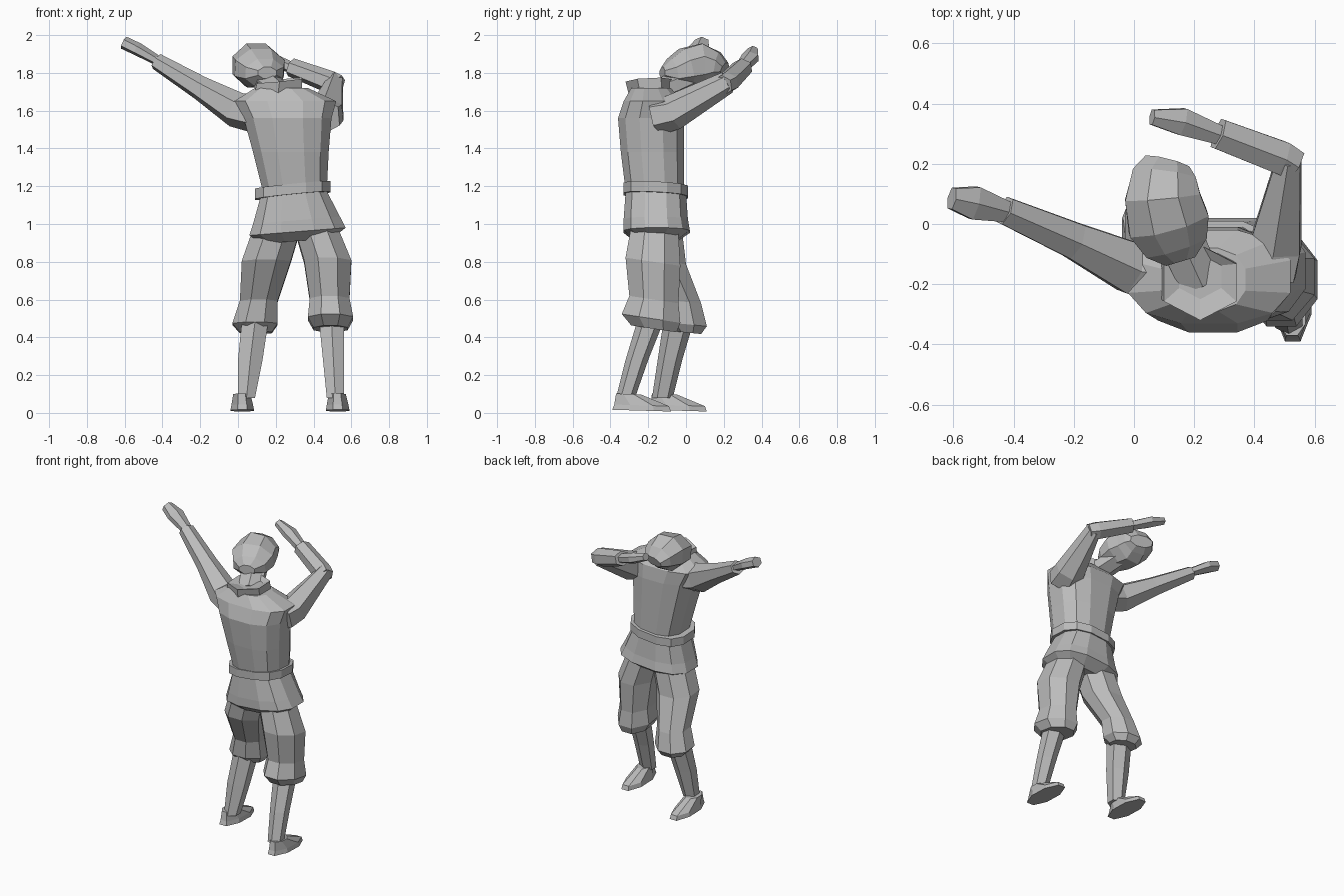
import bpy
import bmesh
from math import cos, sin, pi, copysign
from mathutils import Vector

cube = bpy.data.objects.get("Cube")
if cube:
    bpy.data.objects.remove(cube)

grey = bpy.data.materials.new("plain grey")
grey.use_nodes = True
grey.diffuse_color = (0.5, 0.5, 0.5, 1)
grey.node_tree.nodes["Principled BSDF"].inputs["Base Color"].default_value = (0.5, 0.5, 0.5, 1)


def skin(name, rings):
    """Bridge equal-sized rings of points into a closed flat-shaded part."""
    bm = bmesh.new()
    loops = [[bm.verts.new(p) for p in ring] for ring in rings]
    n = len(loops[0])
    for a, b in zip(loops, loops[1:]):
        for i in range(n):
            j = (i + 1) % n
            bm.faces.new((a[i], a[j], b[j], b[i]))
    bm.faces.new(loops[0][::-1])
    bm.faces.new(loops[-1])
    bmesh.ops.recalc_face_normals(bm, faces=bm.faces)
    mesh = bpy.data.meshes.new(name)
    bm.to_mesh(mesh)
    bm.free()
    mesh.materials.append(grey)
    obj = bpy.data.objects.new(name, mesh)
    bpy.context.collection.objects.link(obj)


def outline(n, power=1):
    """Unit polygon filling a square; a power under one squares its corners."""
    pts = []
    for i in range(n):
        a = (i + .5) * 2 * pi / n
        pts.append([copysign(abs(c) ** power, c) for c in (cos(a), sin(a))])
    mx, my = max(p[0] for p in pts), max(p[1] for p in pts)
    return [(u / mx, v / my) for u, v in pts]


def stack(name, levels, n=8, tilt=(0, 0), power=1):
    """Level rings (x0, x1, y0, y1, z), optionally tilted along x and y."""
    rings = []
    for x0, x1, y0, y1, z in levels:
        rx, ry = (x1 - x0) / 2, (y1 - y0) / 2
        rings.append([((x0 + x1) / 2 + rx * u, (y0 + y1) / 2 + ry * v,
                       z + rx * u * tilt[0] + ry * v * tilt[1]) for u, v in outline(n, power)])
    skin(name, rings)


def limb(name, stations, n=6):
    """Rings across a path: (x, y, z, half width, half height)."""
    pts = [Vector(s[:3]) for s in stations]
    rings = []
    for i, s in enumerate(stations):
        d = (pts[min(i + 1, len(pts) - 1)] - pts[max(i - 1, 0)]).normalized()
        side = d.cross(Vector((0, 0, 1))).normalized()
        up = side.cross(d)
        rings.append([pts[i] + side * s[3] * u + up * s[4] * v for u, v in outline(n)])
    skin(name, rings)


# Tunic, belt and skirt
stack("tunic", [(.13, .47, -.32, -.01, 1.18), (.08, .48, -.345, -.01, 1.38),
                (.03, .495, -.36, -.01, 1.56), (-.02, .52, -.33, -.02, 1.65),
                (.09, .37, -.29, -.08, 1.72)], 12, power=.8)
stack("belt", [(.09, .49, -.33, .01, 1.15), (.09, .49, -.33, .01, 1.205)], 12, (.1, -.05), .8)
stack("skirt", [(.12, .47, -.32, 0, 1.16), (.08, .54, -.33, .01, 1.02),
                (.06, .57, -.33, .02, .96), (.13, .5, -.27, -.05, .91)], 12, (.08, 0), .8)

# Collar and neck
stack("collar", [(.08, .34, -.3, -.07, 1.68), (.1, .34, -.32, -.07, 1.76),
                 (.15, .29, -.25, -.1, 1.74)], 6, (.1, .05))
limb("neck", [(.22, -.19, 1.69, .07, .06), (.17, -.08, 1.735, .075, .06),
              (.13, .02, 1.78, .07, .06)])

# Egg-shaped head, leaning towards the raised arm
limb("head", [(.155, -.125, 1.8, .05, .03), (.14, -.075, 1.8, .105, .075),
              (.115, .0, 1.825, .135, .105), (.095, .09, 1.84, .125, .115),
              (.1, .165, 1.835, .105, .075), (.11, .205, 1.82, .075, .035)], 8)

# Outstretched arm
limb("right_arm", [(.1, -.17, 1.58, .1, .1), (-.01, -.145, 1.605, .085, .095),
                   (-.2, -.055, 1.72, .06, .065), (-.43, .045, 1.86, .045, .045)])
limb("right_hand", [(-.4, .035, 1.85, .03, .025), (-.53, .07, 1.925, .055, .035),
                    (-.605, .085, 1.96, .035, .035)])

# Bent arm
limb("left_upper_arm", [(.44, -.15, 1.57, .1, .1), (.47, -.07, 1.59, .085, .095),
                        (.515, .22, 1.75, .04, .06)])
limb("left_forearm", [(.535, .195, 1.735, .05, .055), (.49, .22, 1.75, .055, .06),
                      (.28, .3, 1.83, .05, .05)])
limb("left_hand", [(.3, .29, 1.82, .03, .03), (.16, .34, 1.88, .045, .035),
                   (.06, .355, 1.92, .025, .025)])

# Baggy trousers
stack("left_trouser", [(.3, .53, -.29, -.04, .97), (.35, .6, -.32, -.03, .8),
                       (.38, .59, -.3, -.04, .6), (.37, .61, -.34, -.03, .5),
                       (.4, .58, -.29, -.05, .445)], tilt=(0, -.15))
stack("right_trouser", [(.08, .33, -.27, -.02, .97), (.02, .28, -.25, 0, .8),
                        (.01, .21, -.13, .08, .59), (-.03, .21, -.12, .11, .47),
                        (.01, .18, -.07, .08, .425)], tilt=(0, -.1))

# Shins
stack("left_shin", [(.43, .56, -.26, -.12, .48), (.45, .56, -.32, -.2, .28),
                    (.47, .56, -.37, -.27, .08)], 6)
stack("right_shin", [(.02, .16, -.12, .04, .48), (0, .13, -.15, -.02, .28),
                     (0, .09, -.18, -.07, .08)], 6)

# Flat-soled feet, widest at the floor
for name, x, y in (("left_foot", .525, -.39), ("right_foot", .02, -.2)):
    stack(name, [(x - .06, x + .065, y, y + .31, .012), (x - .055, x + .06, y + .01, y + .3, .04),
                 (x - .045, x + .045, y + .02, y + .15, .1)], 8, (0, -.03))
